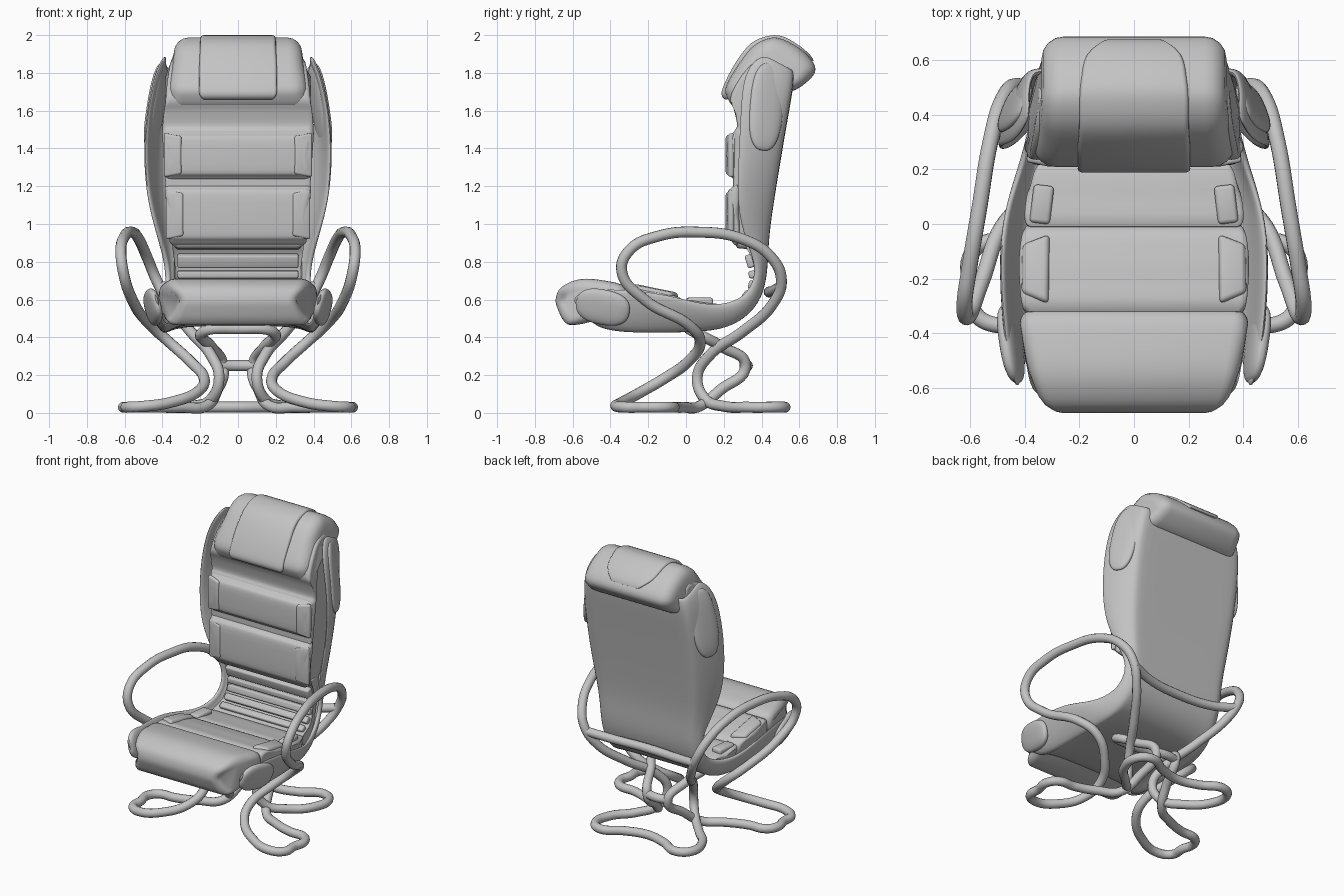
import bpy, bmesh, math
from mathutils import Vector

cube = bpy.data.objects.get("Cube")
if cube:
    bpy.data.objects.remove(cube, do_unlink=True)

grey = bpy.data.materials.new("soft grey")
grey.use_nodes = True
grey.diffuse_color = (0.55, 0.55, 0.55, 1)
grey.node_tree.nodes["Principled BSDF"].inputs["Base Color"].default_value = (0.55, 0.55, 0.55, 1)


def finish(obj, angle=40):
    """Bake modifiers, set the colour and smooth the soft edges."""
    bpy.ops.object.select_all(action='DESELECT')
    obj.select_set(True)
    bpy.context.view_layer.objects.active = obj
    bpy.ops.object.convert(target='MESH')
    obj = bpy.context.view_layer.objects.active
    obj.data.materials.clear()
    obj.data.materials.append(grey)
    bpy.ops.object.shade_smooth_by_angle(angle=math.radians(angle))
    return obj


def new_object(name, data):
    obj = bpy.data.objects.new(name, data)
    bpy.context.collection.objects.link(obj)
    return obj


def from_bmesh(name, bm):
    bmesh.ops.recalc_face_normals(bm, faces=bm.faces[:])
    mesh = bpy.data.meshes.new(name)
    bm.to_mesh(mesh)
    bm.free()
    return new_object(name, mesh)


def rounded(points, steps=4):
    """Closed smooth curve through the points."""
    pts = [Vector(p) for p in points]
    n = len(pts)
    out = []
    for i in range(n):
        a, b, c, d = (pts[(i + k) % n] for k in (-1, 0, 1, 2))
        for s in range(steps):
            t = s / steps
            out.append(b + (c - a) * t / 2 + (a * 2 - b * 5 + c * 4 - d) * t * t / 2
                       + (b * 3 - a - c * 3 + d) * t ** 3 / 2)
    return out


def cushion(name, profile, r=0.03):
    """Profile of (y, z, half width) spread across x, with rounded ends."""
    pts = rounded(profile)
    cy = sum(p.x for p in pts) / len(pts)
    cz = sum(p.y for p in pts) / len(pts)
    bm = bmesh.new()
    rings = []
    arcs = [math.radians(a) for a in (0, 22, 45, 68, 90)]
    for side, arc in [(-1, a) for a in reversed(arcs)] + [(1, a) for a in arcs]:
        ring = []
        for p in pts:
            inward = Vector((cy - p.x, cz - p.y))
            move = inward.normalized() * min(inward.length * 0.8, r * (1 - math.cos(arc)))
            x = p.z - r + r * math.sin(arc)
            ring.append(bm.verts.new((side * x, p.x + move.x, p.y + move.y)))
        rings.append(ring)
    n = len(pts)
    for a, b in zip(rings, rings[1:]):
        for i in range(n):
            bm.faces.new((a[i], a[(i + 1) % n], b[(i + 1) % n], b[i]))
    bm.faces.new(rings[0])
    bm.faces.new(rings[-1])
    return finish(from_bmesh(name, bm))


def block(name, loc, size, rot=(0, 0, 0), bevel=0.012, taper=(0, 0, 0)):
    """Bevelled box; taper = (x side to shrink, y shrink, z shrink)."""
    bm = bmesh.new()
    bmesh.ops.create_cube(bm, size=1)
    for v in bm.verts:
        if v.co.x * taper[0] > 0:
            v.co.y *= 1 - taper[1]
            v.co.z *= 1 - taper[2]
    bmesh.ops.scale(bm, vec=size, verts=bm.verts[:])
    obj = from_bmesh(name, bm)
    obj.location, obj.rotation_euler = loc, rot
    mod = obj.modifiers.new("Bevel", 'BEVEL')
    mod.width, mod.segments = bevel, 3
    return finish(obj)


def dome(name, loc, size, rot):
    bm = bmesh.new()
    bmesh.ops.create_uvsphere(bm, u_segments=32, v_segments=20, radius=1)
    for v in bm.verts:  # squarer than an ellipse, like an upholstered pad
        v.co = Vector([math.copysign(abs(c) ** 0.8, c) * s for c, s in zip(v.co, size)])
    obj = from_bmesh(name, bm)
    obj.location, obj.rotation_euler = loc, rot
    return finish(obj)


def tube(name, points, cyclic=False):
    curve = bpy.data.curves.new(name, 'CURVE')
    curve.dimensions = '3D'
    curve.bevel_depth, curve.bevel_resolution = 0.029, 4
    curve.resolution_u, curve.use_fill_caps = 8, True
    spline = curve.splines.new('BEZIER')
    spline.bezier_points.add(len(points) - 1)
    for bp, co in zip(spline.bezier_points, points):
        bp.co = co
        bp.handle_left_type = bp.handle_right_type = 'AUTO'
    spline.use_cyclic_u = cyclic
    return finish(new_object(name, curve))


# Shell: one curved sheet from seat to back, with side wings.
# Each station: base y, base z, half width, wing tip x, y, z, lift of the middle
stations = [
    (-.47, .45, .38, .42, -.63, .61, .06), (-.35, .40, .39, .465, -.50, .67, .09),
    (-.12, .405, .39, .495, -.15, .645, .08), (.10, .42, .38, .47, .05, .585, .05),
    (.25, .46, .36, .42, .18, .57, .02), (.36, .56, .34, .38, .31, .61, 0),
    (.41, .68, .33, .37, .37, .72, 0), (.42, .82, .34, .385, .355, .82, 0),
    (.425, .95, .365, .425, .30, .95, 0), (.455, 1.15, .39, .475, .265, 1.12, 0),
    (.488, 1.35, .405, .497, .275, 1.35, 0), (.522, 1.55, .41, .48, .285, 1.6, 0),
    (.553, 1.72, .40, .43, .30, 1.81, 0), (.56, 1.82, .37, .375, .40, 1.91, 0)]
bm = bmesh.new()
rows = []
for y, z, w, tx, ty, tz, lift in stations:
    base, tip = Vector((w, y, z)), Vector((tx, ty, tz))
    mid = base.lerp(tip, 0.5) + Vector((0.016, 0, 0))
    half = [Vector((w * 0.9, y, z + lift)), base, mid, tip]
    row = [Vector((-p.x, p.y, p.z)) for p in reversed(half)] + [Vector((0, y, z + lift))] + half
    rows.append([bm.verts.new(p) for p in row])
for a, b in zip(rows, rows[1:]):
    for i in range(len(a) - 1):
        bm.faces.new((a[i], a[i + 1], b[i + 1], b[i]))
shell = from_bmesh("seat_shell", bm)
solid = shell.modifiers.new("Thickness", 'SOLIDIFY')
solid.thickness, solid.offset = 0.03, 0
shell.modifiers.new("Smooth", 'SUBSURF').levels = 2
finish(shell, 60)

# Back upholstery
cushion("back_core", [(.30, .87, .34), (.255, .92, .36), (.25, 1.2, .385), (.25, 1.46, .4),
                      (.27, 1.52, .4), (.255, 1.6, .395), (.235, 1.67, .385), (.29, 1.78, .375),
                      (.38, 1.87, .36), (.49, 1.87, .35), (.50, 1.72, .37), (.46, 1.4, .39),
                      (.41, .92, .35)])
cushion("upper_back_panel", [(.275, 1.245, .385), (.235, 1.255, .385), (.218, 1.29, .38),
                             (.218, 1.44, .38), (.24, 1.475, .39), (.28, 1.485, .39)])
cushion("lower_back_panel", [(.28, .905, .365), (.235, .915, .365), (.218, .96, .36),
                             (.218, 1.15, .375), (.24, 1.19, .385), (.28, 1.2, .385)])

# Headrest and its draped pillow
cushion("headrest", [(.26, 1.62, .385), (.218, 1.67, .37), (.212, 1.73, .36),
                     (.275, 1.84, .352), (.355, 1.94, .345), (.445, 1.985, .34),
                     (.52, 1.975, .338), (.62, 1.915, .338), (.683, 1.835, .338),
                     (.66, 1.77, .34), (.55, 1.70, .37), (.43, 1.74, .38),
                     (.32, 1.68, .385)], 0.08)
cushion("head_pillow", [(.215, 1.658, .19), (.190, 1.68, .205), (.198, 1.73, .205),
                        (.26, 1.85, .205), (.345, 1.957, .2), (.445, 1.997, .2),
                        (.525, 1.988, .195), (.625, 1.925, .175), (.675, 1.865, .11),
                        (.61, 1.87, .14), (.52, 1.93, .19), (.43, 1.94, .2), (.36, 1.9, .2),
                        (.29, 1.8, .205), (.24, 1.69, .2)], 0.018)

# Lumbar support and ribs
cushion("lumbar_core", [(.20, .545, .35), (.30, .585, .34), (.36, .66, .33), (.375, .75, .33),
                        (.35, .84, .34), (.31, .92, .35), (.41, .90, .34), (.40, .70, .33),
                        (.35, .58, .34), (.25, .49, .35)], 0.02)
for i, (y, z, tilt, tall) in enumerate([(.275, .575, 60, .045), (.325, .62, 40, .045),
                                        (.355, .675, 15, .045), (.357, .733, -3, .04),
                                        (.343, .805, -18, .07)]):
    block(f"lumbar_rib_{i + 1}", (0, y, z), (.64, .05, tall), (math.radians(-tilt), 0, 0), 0.01)

# Seat upholstery
cushion("front_roll", [(-.69, .60, .315), (-.66, .665, .35), (-.56, .708, .38), (-.43, .70, .4),
                       (-.325, .665, .415), (-.33, .56, .415), (-.48, .49, .395),
                       (-.60, .465, .38), (-.645, .485, .355), (-.675, .54, .33)], 0.05)
cushion("middle_seat_cushion", [(-.32, .655, .41), (-.2, .65, .42), (-.1, .63, .42),
                                (-.015, .595, .41), (-.02, .50, .39), (-.31, .50, .39)])
cushion("rear_seat_cushion", [(-.01, .59, .40), (.1, .585, .39), (.2, .57, .37),
                              (.235, .54, .35), (.2, .48, .35), (0, .49, .37)])

# Side pads, mirrored
for side, s in (("left", 1), ("right", -1)):
    for level, z, x, tall in (("upper", 1.365, .345, .235), ("lower", 1.05, .335, .265)):
        block(f"{side}_{level}_back_bolster", (s * x, .232, z), (.095, .03, tall),
              (0, 0, s * .2), taper=(-s, 0, .15))
    block(f"{side}_seat_pad", (s * .36, -.165, .636), (.10, .26, .045), (-.2, s * .08, 0),
          0.02, (s, .3, 0))
    block(f"{side}_rear_seat_pad", (s * .337, .072, .588), (.075, .14, .045),
          (0, 0, s * .12), 0.015)
    dome(f"{side}_back_wing_pad", (s * .435, .425, 1.62), (.03, .095, .235),
         (-.13, -s * .12, s * .38))
    dome(f"{side}_seat_wing_pad", (s * .45, -.44, .56), (.032, .145, .095),
         (-.2, s * .25, -s * .2))

# Frame: a single closed loop of tube, from rear foot over the arm to the front foot
half = [(.15, .46, .03), (.29, .525, .03), (.37, .47, .03), (.355, .33, .03), (.24, .2, .035),
        (.14, .1, .075), (.10, .06, .19), (.14, .12, .3), (.25, .3, .43), (.36, .455, .57),
        (.43, .505, .7), (.48, .455, .82), (.525, .3, .92), (.565, .06, .957), (.6, -.15, .935),
        (.62, -.3, .86), (.608, -.34, .75), (.56, -.22, .6), (.46, .02, .46),
        (.365, .075, .375), (.25, .01, .27), (.18, -.11, .185), (.21, -.23, .115),
        (.36, -.34, .055), (.5, -.37, .035), (.585, -.32, .03), (.59, -.23, .03),
        (.605, -.14, .03), (.56, -.075, .03), (.44, -.06, .03),
        (.3, -.01, .03), (.17, .07, .035), (.11, .18, .12), (.08, .315, .25),
        (.14, .19, .35), (.19, .05, .425)]
other = [(-x, y, z) for x, y, z in reversed(half)]
tube("tube_frame", [(0, .425, .03)] + half + [(0, .02, .445)] + other, True)

# Cross bars behind the back and under the seat
tube("rear_cross_bar", [(-.42, .505, .67), (-.25, .46, .645), (0, .44, .64),
                        (.25, .46, .645), (.42, .505, .67)])
tube("lower_cross_bar", [(-.085, .31, .25), (0, .325, .25), (.085, .31, .25)])
